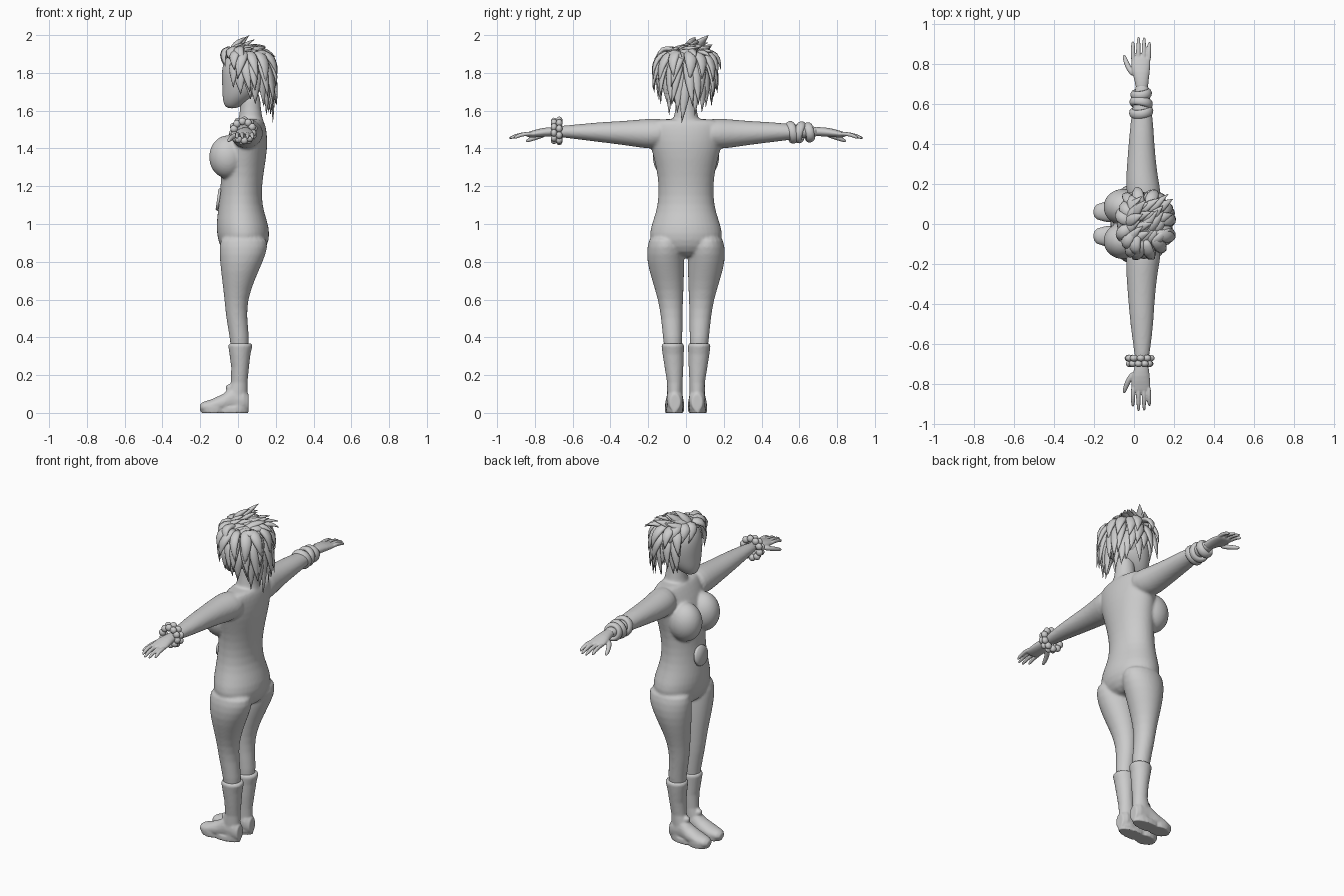
import bpy, bmesh, math, random
from mathutils import Vector, Matrix

if "Cube" in bpy.data.objects:
    bpy.data.objects.remove(bpy.data.objects["Cube"])

random.seed(4)
AXES = {'x': lambda t, u, v: (t, u, v), 'y': lambda t, u, v: (u, t, v), 'z': lambda t, u, v: (u, v, t)}


def skin(bm, rings):
    """Bridge rings of points and close both ends."""
    vs = [[bm.verts.new(p) for p in r] for r in rings]
    n = len(vs[0])
    for a, b in zip(vs, vs[1:]):
        for i in range(n):
            bm.faces.new((a[i], a[(i + 1) % n], b[(i + 1) % n], b[i]))
    bm.faces.new(vs[0][::-1])
    bm.faces.new(vs[-1])


def loft(bm, axis, sections, n=20, flip=1):
    """Sections are (t, u_min, u_max, v_min, v_max) along an axis."""
    rings = []
    for t, u0, u1, v0, v1 in sections:
        ring = []
        for i in range(n):
            a = 2 * math.pi * i / n
            x, y, z = AXES[axis](t, (u0 + u1) / 2 + (u1 - u0) / 2 * math.cos(a),
                                 (v0 + v1) / 2 + (v1 - v0) / 2 * math.sin(a))
            ring.append((x, y * flip, z))
        rings.append(ring)
    skin(bm, rings)


def ball(bm, c, r):
    bmesh.ops.create_uvsphere(bm, u_segments=20, v_segments=12, radius=1,
                              matrix=Matrix.Translation(c) @ Matrix.Diagonal((*r, 1)))


def tube(bm, p0, p1, p2, r, flat=1.0, widths=(.8, 1, 1, .95, .85, .5), n=10, out=Vector((0, 0, 1))):
    """Tapered tube along a quadratic curve, flattened along 'out'."""
    p0, p1, p2 = Vector(p0), Vector(p1), Vector(p2)
    rings = []
    for k, w in enumerate(widths):
        t = k / (len(widths) - 1)
        p = p0 * (1 - t) ** 2 + p1 * 2 * t * (1 - t) + p2 * t * t
        d = ((p1 - p0) * (1 - t) + (p2 - p1) * t).normalized()
        side = d.cross(out).normalized()
        up = side.cross(d)
        rings.append([p + side * (r * w * math.cos(2 * math.pi * i / n))
                      + up * (r * w * flat * math.sin(2 * math.pi * i / n)) for i in range(n)])
    skin(bm, rings)


def finish(name, bm, subsurf=0, voxel=0, smooth=0):
    bmesh.ops.recalc_face_normals(bm, faces=bm.faces)
    for f in bm.faces:
        f.smooth = True
    me = bpy.data.meshes.new(name)
    bm.to_mesh(me)
    bm.free()
    ob = bpy.data.objects.new(name, me)
    bpy.context.collection.objects.link(ob)
    if subsurf:
        ob.modifiers.new("Round", 'SUBSURF').levels = subsurf
        ob.modifiers["Round"].render_levels = subsurf
    if voxel:
        m = ob.modifiers.new("Blend", 'REMESH')
        m.mode, m.voxel_size, m.use_smooth_shade = 'VOXEL', voxel, True
    if smooth:
        m = ob.modifiers.new("Soften", 'SMOOTH')
        m.factor, m.iterations = .5, smooth
    return ob


# Body: torso, neck, bust, arms and legs fused together
bm = bmesh.new()
torso = [(.82, -.05, .11, .10), (.88, -.10, .158, .185), (.95, -.115, .172, .2), (1.02, -.115, .155, .175),
         (1.1, -.103, .128, .15), (1.2, -.093, .127, .145), (1.3, -.09, .142, .158), (1.4, -.085, .158, .188),
         (1.48, -.05, .155, .2), (1.53, -.02, .145, .2), (1.56, 0, .13, .17)]
loft(bm, 'z', [(z, a, b, -w, w) for z, a, b, w in torso])
loft(bm, 'z', [(1.48, -.02, .15, -.09, .09), (1.55, .0, .135, -.07, .07), (1.6, .012, .12, -.055, .055), (1.72, .01, .12, -.055, .055)])
for s in (1, -1):
    ball(bm, (-.055, s * .085, 1.355), (.1, .093, .115))
    loft(bm, 'z', [(.95, -.09, .15, .03, .19), (.88, -.102, .163, .012, .208), (.8, -.097, .133, .008, .209),
                   (.7, -.085, .087, .01, .18), (.6, -.072, .052, .015, .148), (.5, -.064, .047, .018, .132),
                   (.4, -.043, .062, .018, .123), (.28, -.035, .055, .022, .11)], flip=s)
    loft(bm, 'y', [(.1, -.03, .14, 1.41, 1.56), (.18, -.042, .132, 1.395, 1.56), (.25, -.04, .118, 1.405, 1.553),
                   (.35, -.032, .107, 1.42, 1.545), (.45, -.024, .1, 1.432, 1.54), (.55, -.013, .093, 1.445, 1.53),
                   (.65, .002, .078, 1.457, 1.522), (.72, .008, .07, 1.465, 1.51)], flip=s)
finish("body", bm, 1, .008, 5)

# Hands: palm, four fingers and thumb
for s, name in ((1, "left_hand"), (-1, "right_hand")):
    bm = bmesh.new()
    loft(bm, 'y', [(.67, .006, .072, 1.465, 1.515), (.71, .006, .072, 1.465, 1.513), (.76, -.012, .08, 1.46, 1.51),
                   (.81, -.016, .083, 1.458, 1.495), (.85, -.01, .08, 1.458, 1.485)], flip=s)
    for x, tip in ((-.005, .915), (.022, .94), (.049, .936), (.074, .912)):
        tube(bm, (x, s * .81, 1.478), (x, s * .88, 1.48), (x * 1.05, s * tip, 1.452), .0115)
    tube(bm, (.0, s * .745, 1.475), (-.035, s * .78, 1.465), (-.052, s * .85, 1.437), .0145)
    finish(name, bm, 1, .004, 3)

# Boots: shaft, folded cuff, foot and sole
for s, name in ((1, "left_boot"), (-1, "right_boot")):
    bm = bmesh.new()
    loft(bm, 'z', [(.02, -.06, .055, .016, .1), (.1, -.06, .05, .018, .1), (.16, -.038, .05, .018, .1),
                   (.24, -.036, .058, .014, .113), (.31, -.045, .066, .012, .124), (.355, -.052, .077, .01, .13),
                   (.368, -.045, .07, .016, .124)], flip=s)
    loft(bm, 'x', [(-.202, .04, .08, .012, .045), (-.185, .022, .1, .004, .058), (-.14, .01, .112, .003, .072),
                   (-.08, .01, .11, .003, .1), (-.03, .015, .104, .003, .14), (.03, .016, .1, .003, .13),
                   (.056, .03, .088, .01, .1)], flip=s)
    loft(bm, 'z', [(.0, -.195, -.06, .012, .11), (.03, -.2, -.06, .01, .113)], flip=s)
    loft(bm, 'z', [(.0, -.14, .056, .016, .105), (.03, -.14, .056, .016, .105)], flip=s)
    tube(bm, (-.03, s * .058, .11), (-.045, s * .058, .13), (-.052, s * .058, .15), .022)
    finish(name, bm, 0, .006, 4)

# Belly disc, leaning with the waist
bm = bmesh.new()
bmesh.ops.create_cone(bm, cap_ends=True, segments=32, radius1=.062, radius2=.055, depth=.014,
                      matrix=Matrix.Translation((-.104, 0, 1.13)) @ Matrix.Rotation(math.radians(-82), 4, 'Y'))
finish("belly_disc", bm)

# Wrapped wrist bands on one arm, a beaded ruffle on the other
for k, (y, r) in enumerate(((.56, .05), (.605, .048), (.65, .043))):
    bpy.ops.mesh.primitive_torus_add(location=(.036, y, 1.485), major_radius=r - .005, minor_radius=.016,
                                     rotation=(math.pi / 2 + (.25, -.25, .2)[k], 0, (.15, -.2, .15)[k]),
                                     major_segments=32, minor_segments=10)
    bpy.context.object.name = "wrist_band"
    bpy.context.object.scale.z = 1.45
    bpy.ops.object.shade_smooth()
bm = bmesh.new()
for i in range(10):
    a = 2 * math.pi * i / 10
    for dy, r in ((-.014, .05), (.014, .056)):
        q = a + dy * 15
        ball(bm, (.028 + r * math.cos(q), -.685 + dy, 1.493 + r * math.sin(q)), (.02, .017, .02))
finish("wrist_ruffle", bm)

# Head with tapered jaw
bm = bmesh.new()
head = [(1.612, -.055, -.01, .025), (1.63, -.075, .03, .05), (1.67, -.083, .09, .085), (1.72, -.084, .13, .108),
        (1.78, -.088, .15, .12), (1.84, -.085, .15, .118), (1.89, -.06, .13, .095), (1.92, -.01, .08, .045)]
loft(bm, 'z', [(z, a, b, -w, w) for z, a, b, w in head])
finish("head", bm, 2)

# Hair: scalp and layered pointed locks
LOCK = (.5, .9, 1, .95, .75, .42, .02)
C = Vector((.045, 0, 1.78))


def at(deg, rad, z):
    """Point around the head, 0 degrees is the face."""
    a = math.radians(deg)
    return Vector((C.x - math.cos(a) * .115 * rad, math.sin(a) * .125 * rad, z))


def lock(bm, p0, p1, p2, r, flat=.5):
    p1 = Vector(p1)
    tube(bm, p0, p1, p2, r, flat, LOCK, 8, (p1 - C).normalized())


rnd = random.uniform
bm = bmesh.new()
ball(bm, (.055, 0, 1.805), (.112, .125, .125))
finish("scalp", bm)
bm = bmesh.new()
layers = ((13, 72, .95, 1.82, 1.12, 1.64, 1.53, 1.1), (13, 66, .9, 1.87, 1.28, 1.67, 1.62, 1.3),
          (12, 62, .65, 1.91, 1.33, 1.76, 1.72, 1.35))
for n, a0, rad, z0, mid, zs, zb, end in layers:
    for i in range(n):
        a = a0 + (360 - 2 * a0) * i / (n - 1) + rnd(-5, 5)
        back = max(0, -math.cos(math.radians(a)))
        z1 = zs + (zb - zs) * back + rnd(-.0, .06)
        lock(bm, at(a, rad, z0), at(a, mid + .12, (z0 + z1) / 2 + .06),
             at(a + rnd(-10, 10), end + rnd(-.02, .15), z1), rnd(.027, .034))
finish("hair_locks", bm)

bm = bmesh.new()
for deg, side in ((-65, -1), (-40, -1), (-15, -1), (10, 1), (32, 1), (58, 1)):
    lock(bm, at(deg * .8, .35, 1.91), at(deg, 1.35, 1.96), at(deg + side * 22, 1.22, 1.83 + rnd(-.01, .02)), .03)
finish("fringe", bm)

# Crown spikes swept back and to one side
bm = bmesh.new()
for i in range(20):
    x, y = -.03 + .15 * (i % 5) / 4, -.08 + .15 * (i // 5) / 3
    tip = (x + rnd(.05, .09), y + rnd(.03, .11), 1.972 - 1.8 * max(0, x - .02) ** 1.4 - abs(y) * .45 + rnd(-.02, .02))
    lock(bm, (x - .02, y - .02, 1.885), (x + .01, y + .02, 1.95 - abs(y) * .3), tip, .026, .6)
lock(bm, (-.01, .02, 1.9), (.0, .06, 1.95), (.06, .12, 2.0), .03, .6)
lock(bm, (-.04, .0, 1.89), (-.02, .02, 1.96), (.045, .05, 1.99), .03, .6)
finish("crown_spikes", bm)
